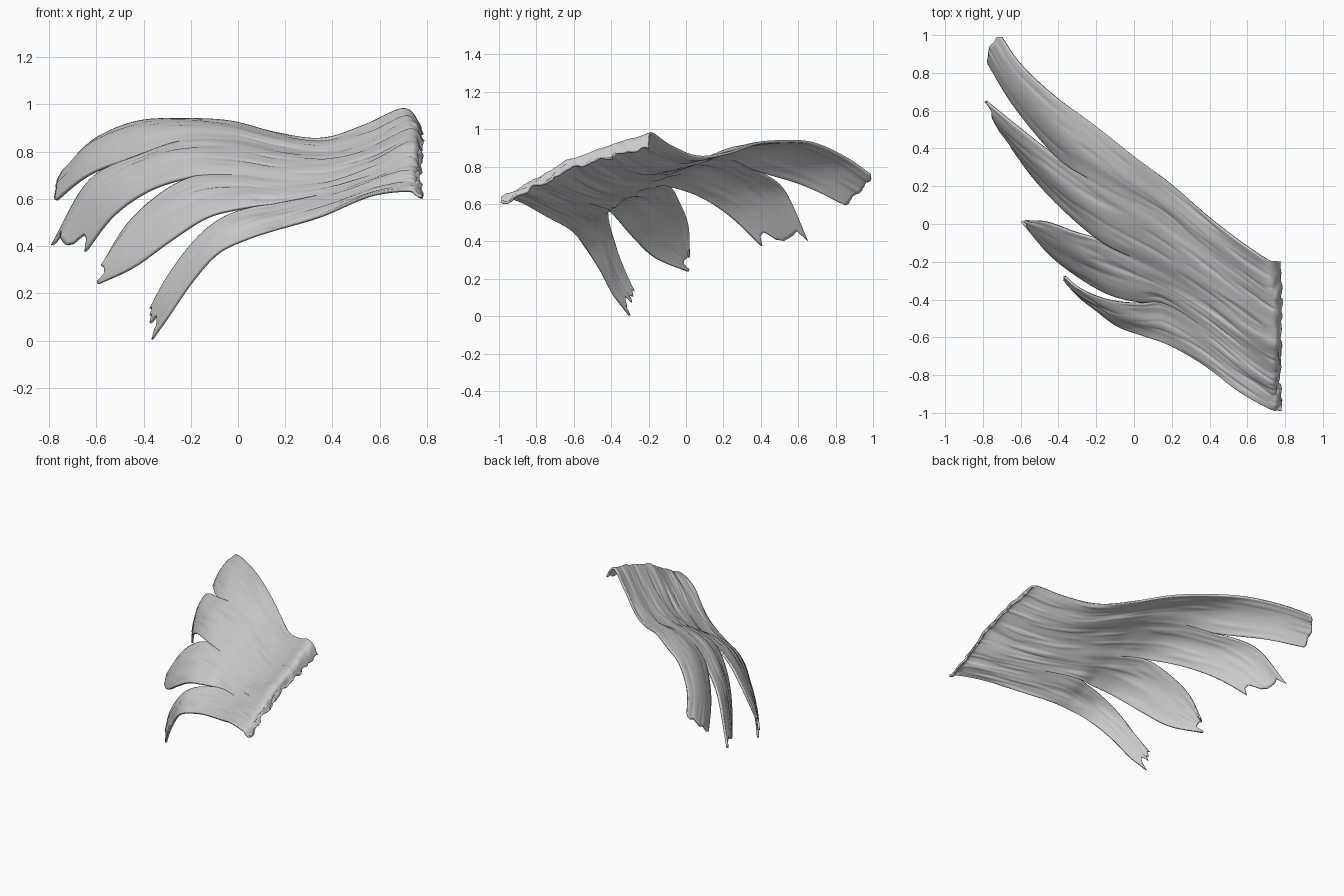
import bpy, bmesh, math, random
from mathutils import Vector, noise

if "Cube" in bpy.data.objects:
    bpy.data.objects.remove(bpy.data.objects["Cube"])

random.seed(4)
ROWS, COLS = 126, 32

# Guide lines, root to tip: outer edges, and seams that split into lobe edges
top = [(.775, -.21, .90), (.71, -.2, .98), (.55, -.09, .91), (.37, .05, .855), (.17, .22, .88),
       (-.03, .37, .93), (-.22, .52, .94), (-.42, .67, .925), (-.6, .84, .85), (-.71, 1, .74)]
bottom = [(.785, -1, .61), (.72, -.985, .635), (.57, -.9, .615), (.38, -.76, .54), (.19, -.65, .48),
          (.05, -.6, .435), (-.08, -.55, .37), (-.19, -.47, .25), (-.28, -.4, .12), (-.36, -.31, 0)]
seam_a = [(.785, -.43, .86), (.73, -.42, .91), (.57, -.31, .835), (.38, -.17, .785), (.18, -.02, .8),
          (-.02, .1, .84), (-.22, .22, .845), (-.4, .34, .79)]
seam_b = [(.78, -.63, .79), (.73, -.63, .835), (.57, -.53, .755), (.38, -.4, .69), (.19, -.29, .68),
          (0, -.19, .7), (-.17, -.1, .695)]
seam_c = [(.775, -.83, .69), (.725, -.82, .73), (.57, -.71, .68), (.38, -.56, .62), (.17, -.43, .575)]

# Each lobe: upper edge, lower edge, tip raggedness, crosswise arch
lobes = [
    (top, seam_a + [(-.62, .6, .71), (-.79, .88, .575)], .012, .025),
    (seam_a + [(-.62, .51, .68), (-.785, .64, .4)],
     seam_b + [(-.36, .06, .64), (-.52, .23, .53), (-.65, .41, .36)], .04, .025),
    (seam_b + [(-.32, -.05, .62), (-.46, 0, .49), (-.57, .01, .31)],
     seam_c + [(.03, -.42, .56), (-.13, -.38, .52), (-.29, -.29, .42), (-.44, -.17, .31), (-.59, .01, .235)],
     .03, .02),
    (seam_c + [(.05, -.43, .555), (-.07, -.425, .51), (-.18, -.4, .42), (-.29, -.35, .27), (-.37, -.28, .12)],
     bottom, .05, .015),
]


def sample(points, u):
    """Smooth curve through the guide points."""
    p = [Vector(q) for q in points]
    p = [2 * p[0] - p[1]] + p + [2 * p[-1] - p[-2]]
    t = u * (len(points) - 1)
    i = min(int(t), len(points) - 2)
    t -= i
    a, b, c, d = p[i:i + 4]
    return .5 * (2 * b + (c - a) * t + (2 * a - 5 * b + 4 * c - d) * t * t
                 + (3 * b - a - 3 * c + d) * t ** 3)


def ragged(amount):
    """Torn profile across one lobe tip."""
    knots = [random.random() for _ in range(9)]
    knots[0] *= .3
    knots[-1] *= .3
    out = []
    for j in range(COLS + 1):
        t = j / COLS * 8
        i = min(int(t), 7)
        out.append(amount * (knots[i] * (1 - t + i) + knots[i + 1] * (t - i)))
    return out


out_dir = Vector((-.3, -.5, .8)).normalized()


def relief(u, w):
    """Soft lengthwise grooves, plus lumps along the root."""
    g = noise.noise((u * 4.0, w * 3.2, 1.3)) * .009
    g -= max(0, noise.noise((u * 7.0 + w, w * 9, 7.7)) - .1) * .010
    root = max(0, 1 - u / .12)
    g += root * noise.noise((u * 22, w * 3.5, 3.1)) * .03
    return g


bm = bmesh.new()
for k, (upper, lower, tear, arch) in enumerate(lobes):
    jag = ragged(tear)
    grid = []
    for r in range(ROWS + 1):
        u0 = r / ROWS
        row = []
        for j in range(COLS + 1):
            v = j / COLS
            u = u0 - jag[j] * max(0, (u0 - .8) / .2) ** 2
            if k == 0:      # rounded end on the longest lobe
                u -= .015 * abs(2 * v - 1) ** 6 * max(0, (u0 - .8) / .2) ** 2
            p = sample(upper, u).lerp(sample(lower, u), v)
            bulge = arch * 4 * v * (1 - v) * min(1, max(0, (u - .25) / .5))
            p += out_dir * (bulge + relief(u, k + v))
            p.x += max(0, 1 - u / .1) * noise.noise((2, (k + v) * 4, u * 10)) * .015
            row.append(bm.verts.new(p))
        grid.append(row)
    for r in range(ROWS):
        for j in range(COLS):
            bm.faces.new((grid[r][j], grid[r + 1][j], grid[r + 1][j + 1], grid[r][j + 1]))

# Join the lobes where they share a seam, then centre and stand on z = 0
bmesh.ops.remove_doubles(bm, verts=bm.verts, dist=.0004)
lo = Vector([min(v.co[i] for v in bm.verts) for i in range(3)])
hi = Vector([max(v.co[i] for v in bm.verts) for i in range(3)])
shift = Vector((-(lo.x + hi.x) / 2, -(lo.y + hi.y) / 2, .004 - lo.z))
bmesh.ops.translate(bm, verts=bm.verts, vec=shift)

mesh = bpy.data.meshes.new("split_feather_sheet")
bm.to_mesh(mesh)
bm.free()
sheet = bpy.data.objects.new("split_feather_sheet", mesh)
bpy.context.collection.objects.link(sheet)

# Thin sheet thickness
solid = sheet.modifiers.new("thickness", 'SOLIDIFY')
solid.thickness = .014
solid.offset = 0

bpy.context.view_layer.objects.active = sheet
sheet.select_set(True)
bpy.ops.object.shade_smooth_by_angle(angle=math.radians(50))
